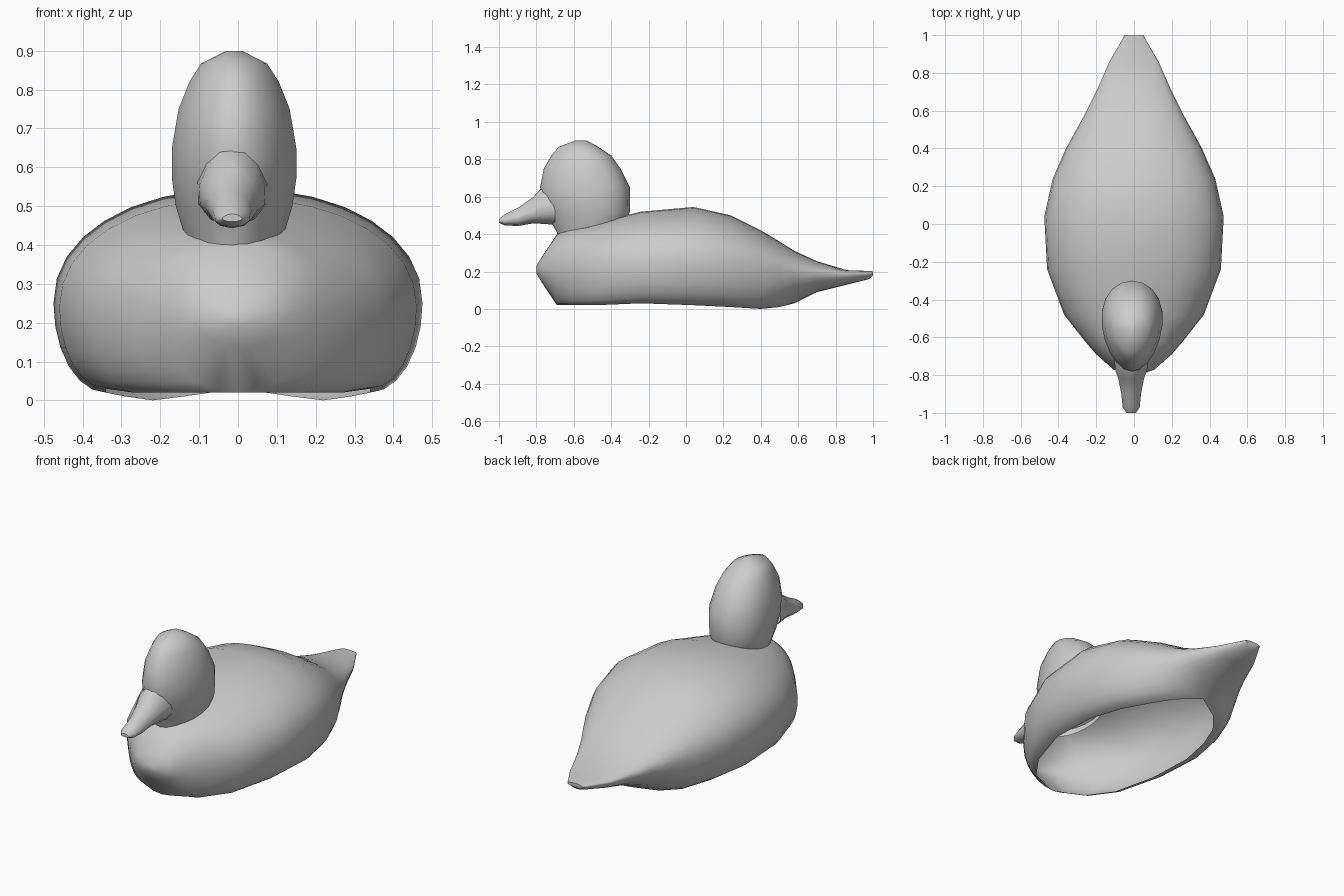
import bpy
import bmesh
import math

default_cube = bpy.data.objects.get("Cube")
if default_cube:
    bpy.data.objects.remove(default_cube, do_unlink=True)

grey = bpy.data.materials.new("plain grey")
grey.use_nodes = True
colour = (0.6, 0.6, 0.6, 1)
grey.diffuse_color = colour
grey.node_tree.nodes["Principled BSDF"].inputs["Base Color"].default_value = colour


def power(value, exponent):
    """Signed power, for superellipse outlines."""
    return math.copysign(abs(value) ** exponent, value)


def loft(name, rings, closed, cap_start, cap_end):
    """Skin a list of equal-length point rings into one smooth shell."""
    bm = bmesh.new()
    rows = [[bm.verts.new(point) for point in ring] for ring in rings]
    count = len(rows[0])
    for row, following in zip(rows, rows[1:]):
        for i in range(count if closed else count - 1):
            j = (i + 1) % count
            bm.faces.new((row[i], row[j], following[j], following[i]))
    if cap_start:
        bm.faces.new(rows[0])
    if cap_end:
        bm.faces.new(rows[-1])
    bmesh.ops.remove_doubles(bm, verts=bm.verts, dist=0.0005)
    bmesh.ops.recalc_face_normals(bm, faces=bm.faces)
    mesh = bpy.data.meshes.new(name)
    bm.to_mesh(mesh)
    bm.free()
    mesh.materials.append(grey)
    obj = bpy.data.objects.new(name, mesh)
    bpy.context.collection.objects.link(obj)
    bpy.ops.object.select_all(action="DESELECT")
    obj.select_set(True)
    bpy.context.view_layer.objects.active = obj
    bpy.ops.object.shade_smooth_by_angle(angle=math.radians(50))
    return obj


def body_section(y, width, middle, top, bottom, rim):
    """Arch from one side of the open underside, over the back, to the other."""
    right_side = []
    for i in range(6):
        angle = math.pi / 2 * i / 6
        right_side.append((rim + (width - rim) * math.sin(angle),
                           bottom + (middle - bottom) * (1 - math.cos(angle))))
    for i in range(8):
        angle = math.pi / 2 * i / 8
        right_side.append((width * power(math.cos(angle), 0.94),
                           middle + (top - middle) * power(math.sin(angle), 0.94)))
    outline = right_side + [(0, top)] + [(-x, z) for x, z in reversed(right_side)]
    return [(x, y, z) for x, z in outline]


# Hollow body: y, half width, height of widest line, top, bottom, rim half width
body_stations = [
    (-.8, .03, .21, .23, .19, 0),
    (-.77, .11, .21, .28, .14, 0),
    (-.69, .2, .21, .4, .02, 0),
    (-.62, .26, .21, .43, .02, .17),
    (-.48, .37, .22, .46, .02, .27),
    (-.24, .46, .24, .52, .03, .34),
    (.04, .475, .25, .545, .02, .34),
    (.24, .43, .24, .5, .01, .29),
    (.4, .36, .22, .42, 0, .22),
    (.5, .305, .21, .36, .01, .14),
    (.58, .26, .2, .31, .03, 0),
    (.7, .2, .19, .255, .09, 0),
    (.86, .13, .185, .207, .13, 0),
    (.98, .06, .19, .203, .16, 0),
    (1, .05, .19, .2, .18, 0),
]
loft("body", [body_section(*s) for s in body_stations], False, True, True)


def head_ring(z, front, back, width, slope):
    """Egg-shaped level ring, narrower toward the bill, tilted by slope."""
    points = []
    for i in range(20):
        angle = math.tau * i / 20
        along = math.cos(angle)
        taper = 1 + 0.16 * along
        y = (front + back) / 2 + along * (back - front) / 2
        points.append((width * math.sin(angle) * taper - 0.01, y, z + slope * along))
    return points


# Head and neck: height, front y, back y, half width, tilt
head_rings = [
    (.4, -.68, -.33, .12, .04),
    (.45, -.69, -.31, .135, .04),
    (.5, -.73, -.3, .15, .02),
    (.57, -.765, -.3, .16, 0),
    (.65, -.78, -.3, .16, 0),
    (.75, -.76, -.35, .143, 0),
    (.82, -.72, -.4, .115, 0),
    (.867, -.68, -.47, .085, 0),
    (.9, -.59, -.53, .02, 0),
]
loft("head", [head_ring(*r) for r in head_rings], True, False, True)


def bill_ring(y, width, bottom, top):
    """Upright oval that is flatter below and narrower above."""
    points = []
    for i in range(12):
        angle = math.tau * i / 12
        rise = math.sin(angle)
        points.append((width * math.cos(angle) * (1 - 0.25 * rise) - 0.015, y,
                       (bottom + top) / 2 + rise * (top - bottom) / 2))
    return points


# Bill: y, half width, underside, ridge
bill_rings = [
    (-1, .025, .46, .48),
    (-.97, .045, .447, .505),
    (-.9, .052, .443, .54),
    (-.82, .068, .457, .595),
    (-.77, .085, .455, .65),
    (-.7, .09, .45, .67),
]
loft("bill", [bill_ring(*r) for r in bill_rings], True, True, False)
